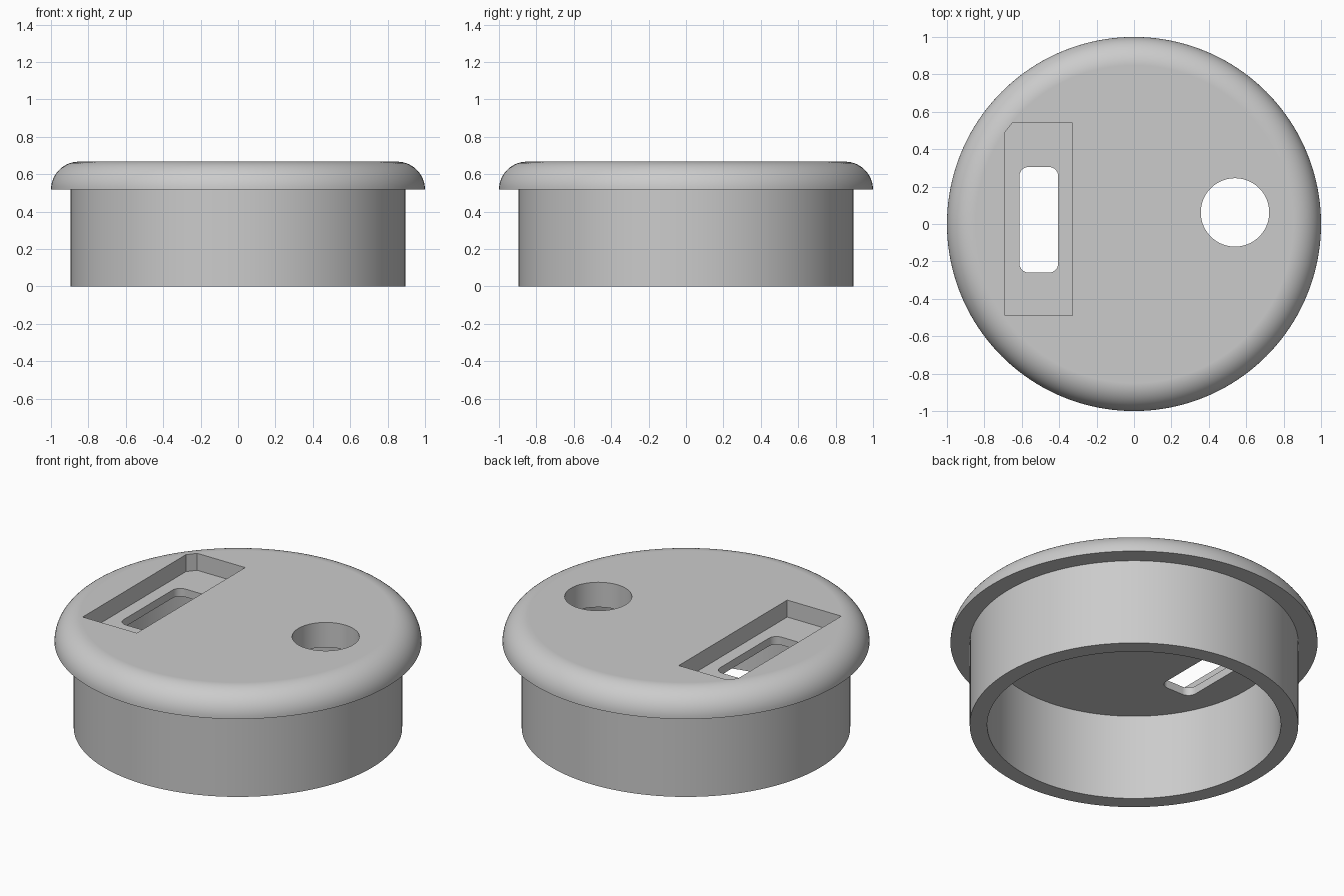
import bpy, bmesh, math
from mathutils import Matrix

cube = bpy.data.objects.get("Cube")
if cube:
    bpy.data.objects.remove(cube, do_unlink=True)

# Single plain grey
grey = bpy.data.materials.new("light_grey_plastic")
grey.use_nodes = True
COLOUR = (0.6, 0.6, 0.6, 1)
grey.diffuse_color = COLOUR
grey.node_tree.nodes["Principled BSDF"].inputs["Base Color"].default_value = COLOUR

TOP, LIP, FLOOR = 0.667, 0.517, 0.565
SIDES = 160


def make_object(name, bm):
    bmesh.ops.recalc_face_normals(bm, faces=bm.faces)
    mesh = bpy.data.meshes.new(name)
    bm.to_mesh(mesh)
    bm.free()
    mesh.materials.append(grey)
    obj = bpy.data.objects.new(name, mesh)
    bpy.context.collection.objects.link(obj)
    return obj


def prism(name, outline, z0, z1):
    """Extrude a flat outline between two heights."""
    bm = bmesh.new()
    face = bm.faces.new([bm.verts.new((x, y, z0)) for x, y in outline])
    new = bmesh.ops.extrude_face_region(bm, geom=[face])["geom"]
    verts = [v for v in new if isinstance(v, bmesh.types.BMVert)]
    bmesh.ops.translate(bm, verts=verts, vec=(0, 0, z1 - z0))
    return make_object(name, bm)


def arc(cx, cy, r, start, end, steps):
    angles = [math.radians(start + (end - start) * i / steps) for i in range(steps + 1)]
    return [(cx + r * math.cos(a), cy + r * math.sin(a)) for a in angles]


def rounded_rectangle(x0, x1, y0, y1, r):
    corners = [(x1 - r, y1 - r), (x0 + r, y1 - r), (x0 + r, y0 + r), (x1 - r, y0 + r)]
    return [p for i, (cx, cy) in enumerate(corners)
            for p in arc(cx, cy, r, 90 * i, 90 * i + 90, 8)]


# Cap: hollow sleeve with an overhanging rounded rim, turned from one profile
profile = [(0.8, LIP), (0.8, 0), (0.895, 0), (0.895, LIP)]
profile += arc(0.85, LIP, 0.15, 0, 90, 14)
bm = bmesh.new()
points = [bm.verts.new((r, 0, z)) for r, z in profile]
edges = [bm.edges.new(pair) for pair in zip(points, points[1:])]
bmesh.ops.spin(bm, geom=points + edges, axis=(0, 0, 1), cent=(0, 0, 0),
               angle=math.tau, steps=SIDES)
bmesh.ops.remove_doubles(bm, verts=bm.verts, dist=0.0005)
bmesh.ops.holes_fill(bm, edges=[e for e in bm.edges if e.is_boundary], sides=0)
cap = make_object("cap", bm)

# Cutters: recessed pocket with a chamfered corner, slot in its floor, cable hole
pocket = [(-0.33, -0.49), (-0.33, 0.54), (-0.65, 0.54), (-0.69, 0.49), (-0.69, -0.49)]
slot = rounded_rectangle(-0.613, -0.405, -0.26, 0.305, 0.05)
hole = arc(0.54, 0.062, 0.183, 0, 360, 72)[:-1]
cutters = [prism("pocket_cutter", pocket, FLOOR, TOP + 0.1),
           prism("slot_cutter", slot, LIP - 0.1, TOP + 0.1),
           prism("cable_hole_cutter", hole, LIP - 0.1, TOP + 0.1)]

bpy.ops.object.select_all(action="DESELECT")
bpy.context.view_layer.objects.active = cap
cap.select_set(True)
for cutter in cutters:
    cutter.hide_render = True
    cut = cap.modifiers.new(cutter.name, "BOOLEAN")
    cut.operation = "DIFFERENCE"
    cut.solver = "EXACT"
    cut.object = cutter
    bpy.ops.object.modifier_apply(modifier=cut.name)
    bpy.data.objects.remove(cutter, do_unlink=True)

# Smooth round surfaces, crisp edges, flat top
bpy.ops.object.shade_smooth_by_angle(angle=math.radians(30))
weighted = cap.modifiers.new("flat_top_normals", "WEIGHTED_NORMAL")
weighted.keep_sharp = True
